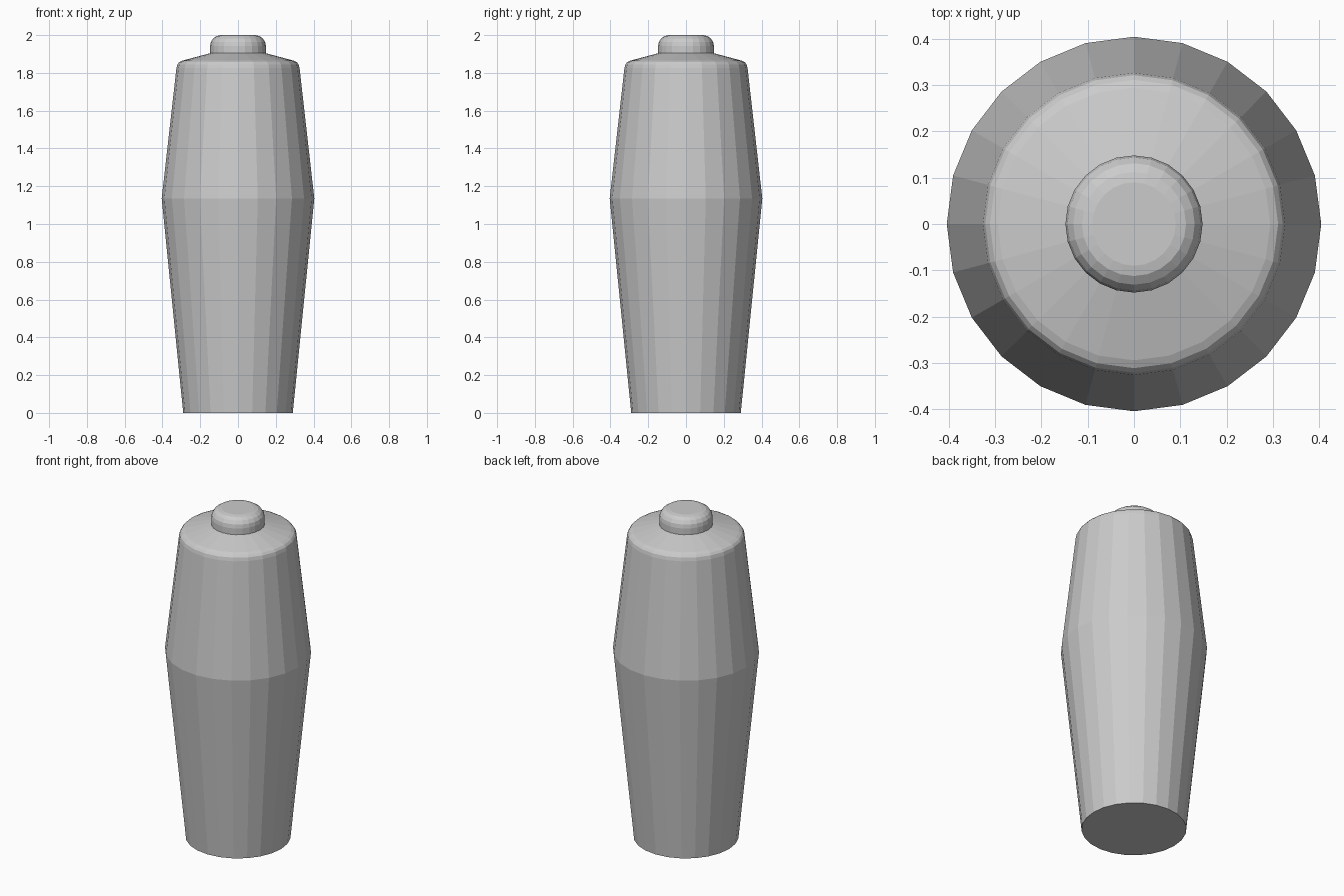
import bpy, bmesh
from math import cos, sin, pi

if "Cube" in bpy.data.objects:
    bpy.data.objects.remove(bpy.data.objects["Cube"])

SIDES = 24


def lathe(name, profile, cap_bottom=False, cap_top=False):
    """Revolve (radius, height) points, listed bottom to top, around z."""
    bm = bmesh.new()
    rings = [[bm.verts.new((r * cos(2 * pi * i / SIDES), r * sin(2 * pi * i / SIDES), z))
              for i in range(SIDES)] for r, z in profile]
    for a, b in zip(rings, rings[1:]):
        for i in range(SIDES):
            j = (i + 1) % SIDES
            bm.faces.new((a[i], a[j], b[j], b[i]))
    if cap_bottom:
        bm.faces.new(rings[0][::-1])
    if cap_top:
        bm.faces.new(rings[-1])
    mesh = bpy.data.meshes.new(name)
    bm.to_mesh(mesh)
    bm.free()
    obj = bpy.data.objects.new(name, mesh)
    bpy.context.collection.objects.link(obj)
    return obj


def rounded(r, z, size, steps=4):
    """Quarter-round profile ending at height z, starting at radius r."""
    return [(r - size * (1 - cos(pi / 2 * k / steps)),
             z - size * (1 - sin(pi / 2 * k / steps))) for k in range(steps + 1)]


# Lower body, widening up to the seam
lathe("lower_body", [(0.29, 0), (0.404, 1.135)], cap_bottom=True)

# Upper body with softened shoulder and shallow sloping top
lathe("upper_body", [(0.404, 1.135), (0.326, 1.825), (0.321, 1.845),
                     (0.311, 1.857), (0.294, 1.865), (0.148, 1.904)])

# Rounded top button
lathe("top_button", [(0.148, 1.904)] + rounded(0.148, 2.0, 0.058), cap_top=True)
